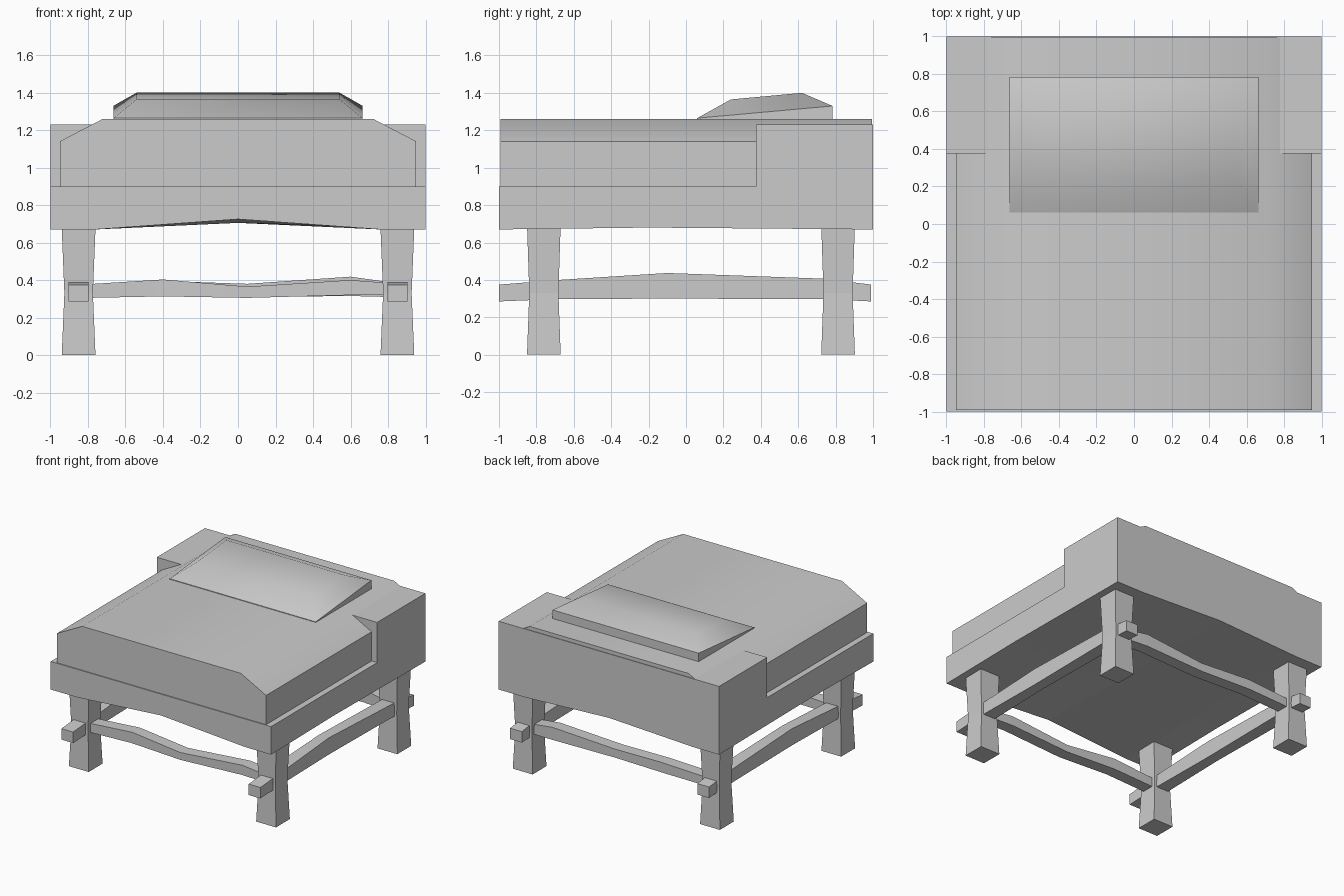
import bpy, bmesh

if "Cube" in bpy.data.objects:
    bpy.data.objects.remove(bpy.data.objects["Cube"])


def loft(name, rings, smooth=None):
    """Skin a list of equal-length rings, cap both ends."""
    bm = bmesh.new()
    vs = [[bm.verts.new(p) for p in r] for r in rings]
    n = len(rings[0])
    for a, b in zip(vs, vs[1:]):
        for i in range(n):
            j = (i + 1) % n
            bm.faces.new((a[i], a[j], b[j], b[i]))
    bm.faces.new(vs[0][::-1])
    bm.faces.new(vs[-1])
    bmesh.ops.recalc_face_normals(bm, faces=bm.faces)
    me = bpy.data.meshes.new(name)
    bm.to_mesh(me)
    bm.free()
    ob = bpy.data.objects.new(name, me)
    bpy.context.collection.objects.link(ob)
    if smooth:
        bpy.ops.object.select_all(action='DESELECT')
        ob.select_set(True)
        bpy.context.view_layer.objects.active = ob
        bpy.ops.object.shade_smooth_by_angle(angle=smooth)
    return ob


def rect(cx, cy, w, d, z):
    return [(cx - w, cy - d, z), (cx + w, cy - d, z), (cx + w, cy + d, z), (cx - w, cy + d, z)]


# Frame with raised head end: L profile along x, underside arched at the middle
def frame_ring(x, front, mid, back):
    pts = [(-1, front), (-0.2, mid), (1, back), (1, 1.23), (0.375, 1.23), (0.375, 0.9), (-1, 0.9)]
    return [(x, y, z) for y, z in pts]


low = (0.67, 0.68, 0.67)
loft("bed_frame", [frame_ring(-1, *low), frame_ring(-0.76, *low), frame_ring(0, 0.725, 0.705, 0.705),
                   frame_ring(0.76, *low), frame_ring(1, *low)])

# Mattress: bevelled profile along y
profile = [(-0.95, 0.885), (0.95, 0.885), (0.95, 1.14), (0.72, 1.26), (-0.72, 1.26), (-0.95, 1.14)]
loft("mattress", [[(x, y, z) for x, z in profile] for y in (-0.992, 0.995)], 0.6)

# Pillow: flat base, tilted rim, smaller top
def pillow_ring(w, y0, y1, z0, z1):
    return [(-w, y0, z0), (w, y0, z0), (w, y1, z1), (-w, y1, z1)]


loft("pillow", [pillow_ring(0.663, 0.06, 0.783, 1.255, 1.255),
                pillow_ring(0.663, 0.06, 0.783, 1.265, 1.33),
                pillow_ring(0.54, 0.24, 0.62, 1.365, 1.40)], 0.85)

# Legs, waisted at the middle
FRONT_Y, BACK_Y = -0.76, 0.813
for end, y in (("front", FRONT_Y), ("back", BACK_Y)):
    for side, x in (("left", -0.85), ("right", 0.85)):
        loft(f"{end}_{side}_leg", [rect(x, y, 0.09, 0.09, 0), rect(x, y, 0.076, 0.078, 0.33),
                                   rect(x, y, 0.091, 0.09, 0.70)])

# Side stretchers run through the legs: (y, bottom, top, half width)
side_path = [(-1, 0.285, 0.375, 0.053), (-0.68, 0.298, 0.40, 0.055), (-0.1, 0.30, 0.437, 0.045),
             (0.73, 0.298, 0.407, 0.055), (0.99, 0.285, 0.375, 0.053)]
for side, x in (("left", -0.85), ("right", 0.85)):
    loft(f"{side}_stretcher", [[(x - w, y, b), (x + w, y, b), (x + w, y, t), (x - w, y, t)]
                               for y, b, t, w in side_path], 0.5)

# Cross stretchers, wavy: (x, bottom, top, y shift)
front_path = [(-0.8, 0.305, 0.378, 0), (-0.4, 0.313, 0.403, 0.01), (0.05, 0.305, 0.365, -0.01),
              (0.6, 0.32, 0.40, 0.01), (0.8, 0.32, 0.385, 0)]
back_path = [(-0.8, 0.305, 0.375, 0), (-0.4, 0.313, 0.395, 0.01), (0.05, 0.31, 0.38, -0.01),
             (0.6, 0.315, 0.418, 0.01), (0.8, 0.31, 0.39, 0)]
for end, y, path in (("front", FRONT_Y, front_path), ("back", BACK_Y, back_path)):
    loft(f"{end}_stretcher", [[(x, y + s - 0.05, b), (x, y + s + 0.05, b), (x, y + s + 0.05, t), (x, y + s - 0.05, t)]
                              for x, b, t, s in path], 0.6)
